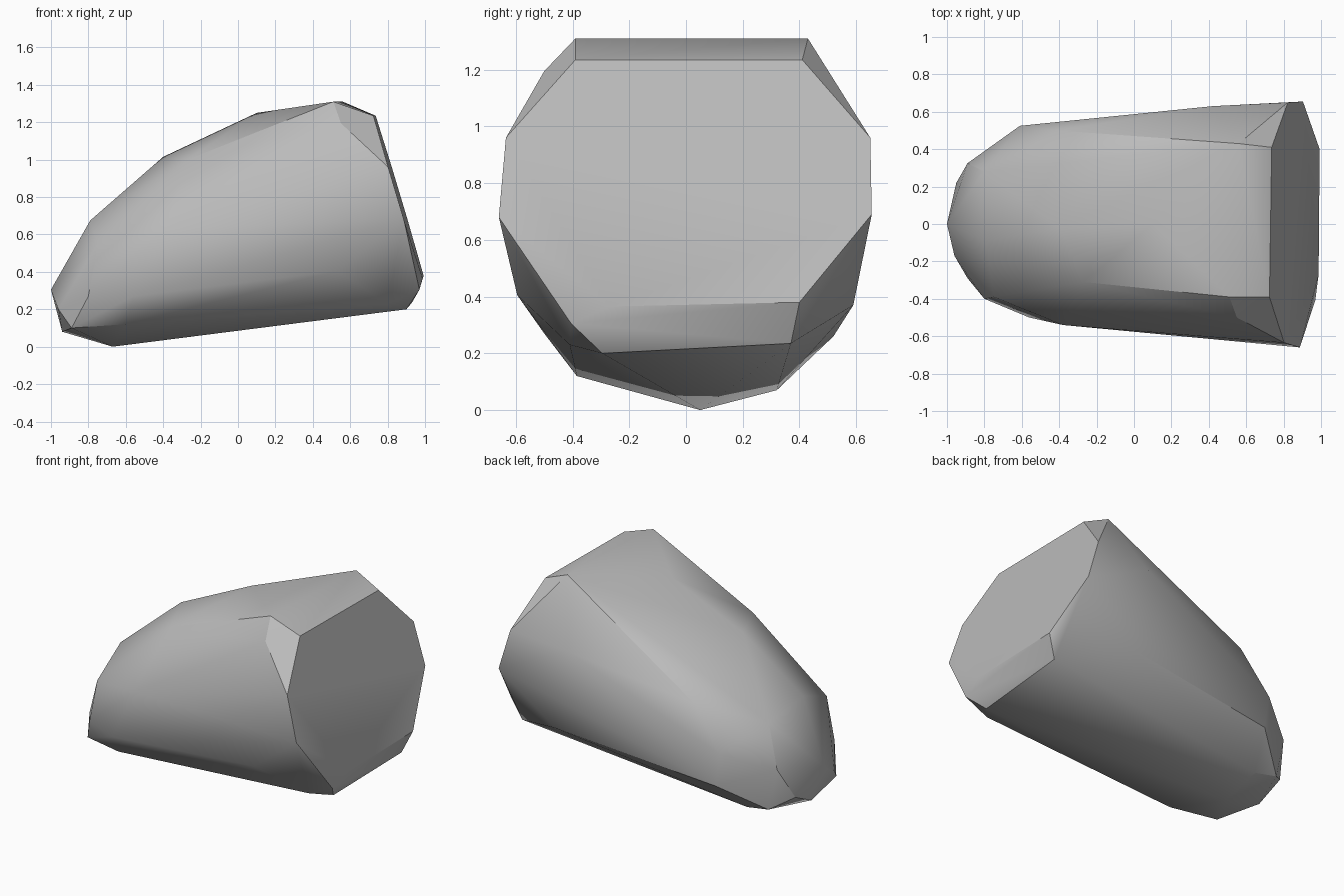
import bpy
import bmesh
from math import radians
from mathutils import Vector

# Remove the default object only
default_cube = bpy.data.objects.get("Cube")
if default_cube:
    bpy.data.objects.remove(default_cube, do_unlink=True)


def make_material(name, colour):
    material = bpy.data.materials.new(name)
    material.use_nodes = True
    material.diffuse_color = colour
    shader = next(node for node in material.node_tree.nodes
                  if node.type == "BSDF_PRINCIPLED")
    shader.inputs["Base Color"].default_value = colour
    return material


def end_plane(outline):
    """Place a (y, z) outline on the slanted plane that cuts off the wide end."""
    return [(73 + 0.015 * y + 0.3 * (123.5 - z), y, z) for y, z in outline]


# Corner groups, in hundredths of a unit
wide_end = end_plane([(-39, 123.5), (41, 123.5), (65, 96), (65.5, 69),
                      (40, 38), (-27, 36.5), (-66, 68), (-63.5, 96)])

wide_end_bevels = [(51, -39, 131), (56, 43, 131), (55, -50, 119.5),
                   (97, -40.5, 30.5), (93, 37, 23.5), (90, -29.5, 20),
                   (80, -41, 23)]

upper_ridge = [(10, 0, 125), (-40, -2, 101.5), (-27, -31, 100),
               (-79, -9, 67.5), (-80, 28, 64)]

front_flank = [(53, -59.5, 40.5), (-38, -54, 63), (-75, -39, 55),
               (-56, -50, 27), (-80, -40, 27)]

back_flank = [(42, 63, 92), (54, 59, 37), (-41, 50, 75),
              (-61, 52.5, 48), (-58, 52, 26)]

narrow_end = [(-100, 0, 30.5), (-96, -17, 20), (-89, -29, 10),
              (-95, 22, 17), (-89, 32.5, 37.5), (-83, 33, 10)]

underside = [(-67, 5, 0), (-94, 4, 8), (-60, -38.5, 12), (-67, 32, 7)]

corner_groups = (wide_end, wide_end_bevels, upper_ridge, front_flank,
                 back_flank, narrow_end, underside)

# Wrap the corners in a faceted convex shell
bm = bmesh.new()
for group in corner_groups:
    for corner in group:
        bm.verts.new(Vector(corner) / 100)
hull = bmesh.ops.convex_hull(bm, input=bm.verts[:])
loose = {item for key in ("geom_interior", "geom_unused")
         for item in hull[key] if isinstance(item, bmesh.types.BMVert)}
bmesh.ops.delete(bm, geom=list(loose), context="VERTS")

# Merge the coplanar triangles so that the cut end is a single face
bmesh.ops.dissolve_limit(bm, angle_limit=radians(1),
                         verts=bm.verts[:], edges=bm.edges[:])
bmesh.ops.recalc_face_normals(bm, faces=bm.faces[:])

mesh = bpy.data.meshes.new("boulder")
bm.to_mesh(mesh)
bm.free()
mesh.materials.append(make_material("stone_grey", (0.5, 0.5, 0.5, 1)))

boulder = bpy.data.objects.new("boulder", mesh)
bpy.context.collection.objects.link(boulder)

# Smooth the gentle facets and keep the hard breaks crisp
bpy.ops.object.select_all(action="DESELECT")
boulder.select_set(True)
bpy.context.view_layer.objects.active = boulder
bpy.ops.object.shade_smooth_by_angle(angle=radians(30))
